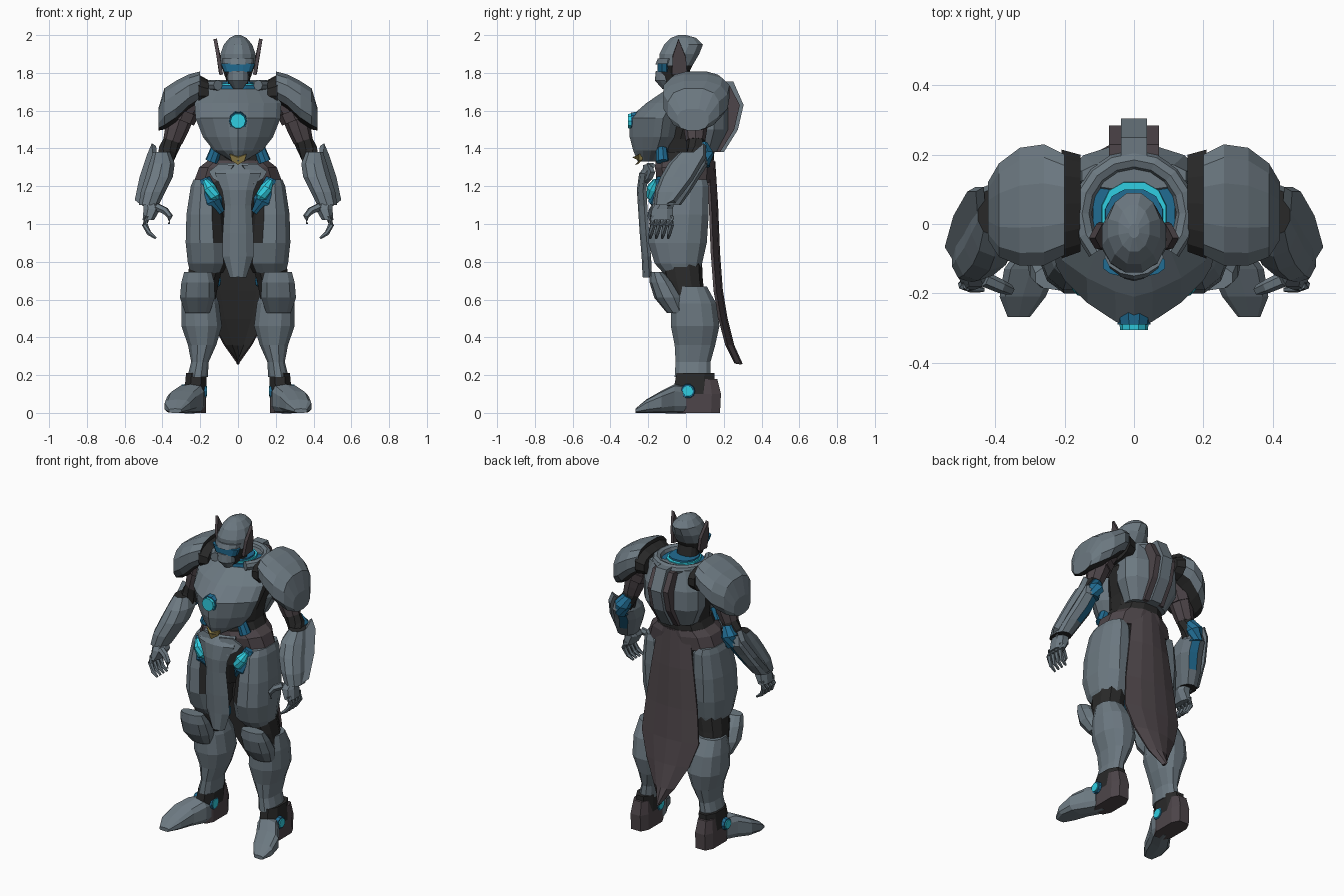
import bpy, bmesh
from math import sin, cos, pi, copysign
from mathutils import Vector

if "Cube" in bpy.data.objects:
    bpy.data.objects.remove(bpy.data.objects["Cube"], do_unlink=True)


def material(name, colour):
    mat = bpy.data.materials.new(name)
    mat.use_nodes = True
    mat.diffuse_color = (*colour, 1)
    mat.node_tree.nodes["Principled BSDF"].inputs["Base Color"].default_value = (*colour, 1)
    return mat


steel = material("steel grey", (.15, .19, .22))
plum = material("dark plum", (.075, .06, .067))
black = material("joint black", (.022, .022, .022))
blue = material("deep blue", (.015, .15, .29))
cyan = material("glowing cyan", (.03, .62, .76))
gold = material("gold", (.3, .23, .07))


def finish(name, bm, mats, mirror=False, rule=None):
    """Turn a bmesh into an object; rule picks a slot from centre and normal."""
    mesh = bpy.data.meshes.new(name)
    for mat in mats:
        mesh.materials.append(mat)
    if rule:
        for face in bm.faces:
            face.material_index = int(rule(face.calc_center_median(), face.normal))
    bm.to_mesh(mesh)
    bm.free()
    obj = bpy.data.objects.new(name, mesh)
    bpy.context.collection.objects.link(obj)
    if mirror:
        obj.modifiers.new("Mirror", "MIRROR")
    return obj


def skin(name, loops, mats, mirror, rule=None):
    """Bridge rings of points and cap both ends."""
    bm = bmesh.new()
    rings = [[bm.verts.new(p) for p in loop] for loop in loops]
    count = len(rings[0])
    for low, high in zip(rings, rings[1:]):
        for i in range(count):
            j = (i + 1) % count
            bm.faces.new((low[i], low[j], high[j], high[i]))
    bm.faces.new(rings[0])
    bm.faces.new(rings[-1])
    bmesh.ops.recalc_face_normals(bm, faces=bm.faces)
    return finish(name, bm, mats, mirror, rule)


def loft(name, rings, mats, mirror=False, axis="z", sides=12, power=.85, spin=.5, rule=None):
    """Rings are (position, low, high, low, high) or (position, half, low, high)."""
    angles = [2 * pi * (i + spin) / sides for i in range(sides)]
    reach = max(cos(a) for a in angles)

    def bend(value):
        return copysign(abs(value / reach) ** power, value)

    loops = []
    for ring in rings:
        if len(ring) == 4:
            ring = (ring[0], -ring[1], *ring[1:])
        t, a0, a1, b0, b1 = ring
        loop = []
        for ang in angles:
            a = (a0 + a1) / 2 + (a1 - a0) / 2 * bend(cos(ang))
            b = (b0 + b1) / 2 + (b1 - b0) / 2 * bend(sin(ang))
            loop.append({"z": (a, b, t), "x": (t, a, b), "y": (a, t, b)}[axis])
        loops.append(loop)
    return skin(name, loops, mats, mirror, rule)


def tube(name, path, mat, mirror=True, sides=8):
    """Round limb through (x, y, z, radius) points."""
    points = [Vector(p[:3]) for p in path]
    loops = []
    for i, (x, y, z, radius) in enumerate(path):
        along = points[min(i + 1, len(points) - 1)] - points[max(i - 1, 0)]
        turn = along.to_track_quat("Z", "Y")
        loops.append([points[i] + turn @ Vector((radius * cos(2 * pi * k / sides),
                                                 radius * sin(2 * pi * k / sides), 0))
                      for k in range(sides)])
    return skin(name, loops, [mat], mirror)


def thicken(obj, amount, offset=0, inner=0):
    mod = obj.modifiers.new("Solidify", "SOLIDIFY")
    mod.thickness, mod.offset, mod.material_offset = amount, offset, inner


def plate(name, points, mat, thickness, mirror=True):
    bm = bmesh.new()
    bm.faces.new([bm.verts.new(p) for p in points])
    thicken(finish(name, bm, [mat], mirror), thickness)


def sheet(name, rows, mats, curl, thickness, inner=0):
    """Hanging panel from (height, depth, half width) rows."""
    bm = bmesh.new()
    columns = [-1, -.5, 0, .5, 1]
    grid = [[bm.verts.new((u * w, y + curl * u * u, z)) for u in columns] for z, y, w in rows]
    for top, low in zip(grid, grid[1:]):
        for i in range(len(columns) - 1):
            bm.faces.new((top[i], top[i + 1], low[i + 1], low[i]))
    thicken(finish(name, bm, mats), thickness, -1, inner)


# Torso: dark core, keeled chest, back shell and spine housing
loft("torso_core", [(1.3, .13, -.12, .13), (1.45, .15, -.12, .15), (1.6, .2, -.07, .16),
                    (1.7, .14, -.04, .14)], [black])
loft("chest_plate", [(1.33, .03, -.255, -.1), (1.39, .13, -.28, -.03), (1.46, .185, -.298, .03),
                     (1.56, .225, -.302, .06), (1.64, .23, -.21, .06), (1.715, .17, -.1, .06)],
     [steel], sides=16, power=1.5, spin=0)
loft("back_plate", [(1.38, .13, .02, .17), (1.5, .19, 0, .225), (1.62, .19, 0, .225),
                    (1.74, .15, .1, .18)], [steel])
for name, half, depth, top, mat in (("spine_housing", .072, -.02, 1.735, plum),
                                    ("spine_ridge", .037, 0, 1.755, steel)):
    loft(name, [(1.38, half, .1, .2 + depth), (1.5, half, .15, .275 + depth),
                (1.63, half, .17, .305 + depth), (top, half, .17, .25 + depth)],
         [mat], sides=4)
tube("core_rim", [(0, -.24, 1.545, .055), (0, -.29, 1.545, .047)], blue, False, 10)
tube("core_light", [(0, -.24, 1.545, .047), (0, -.306, 1.545, .04)], cyan, False, 10)
plate("gold_chevron", [(-.045, -.24, 1.372), (0, -.275, 1.355), (.045, -.24, 1.372),
                       (.035, -.24, 1.338), (0, -.262, 1.315), (-.035, -.24, 1.338)],
      gold, .02, False)

# Neck and collar
loft("neck", [(1.68, .07, -.07, .05), (1.82, .06, -.08, .02)], [black])
loft("neck_ring", [(1.66, .12, -.1, .165), (1.735, .118, -.09, .162)], [blue])
loft("neck_light", [(1.7, .1, -.085, .125), (1.745, .092, -.08, .12)], [cyan])
loft("neck_socket", [(1.7, .085, -.075, .1), (1.755, .083, -.07, .1)], [blue])
arc = [pi * (i / 12 * 1.5 - .25) for i in range(13)]
tube("collar", [(.15 * cos(a), .03 + .155 * sin(a), 1.735, .028) for a in arc], steel, False)

# Head
loft("helmet", [(1.77, .065, -.1, 0), (1.84, .09, -.14, .035), (1.9, .093, -.14, .07),
                (1.95, .075, -.115, .09), (1.985, .045, -.08, .055), (2, .015, -.04, 0)],
     [steel, black], power=1, rule=lambda c, n: c.z < 1.84 and c.y > -.1)
loft("visor", [(1.805, .072, -.15, -.08), (1.85, .09, -.152, -.08)], [blue])
loft("brow", [(1.845, .08, -.162, -.04), (1.875, .085, -.15, -.04)], [steel], spin=0, power=1.1)
loft("face_gap", [(1.74, .05, -.13, -.03), (1.82, .07, -.148, -.02)], [black])
loft("jaw", [(1.715, .025, -.125, -.06), (1.76, .055, -.165, -.06), (1.81, .055, -.16, -.06)],
     [steel], power=1, spin=0)
plate("helmet_fin", [(.088, -.075, 1.79), (.092, .005, 1.8), (.1, .0, 1.88), (.121, -.04, 1.98),
                     (.105, -.07, 1.89)], plum, .018)

# Shoulders
loft("pauldron", [(.2, -.09, .2, 1.65, 1.808), (.26, -.12, .23, 1.61, 1.792),
                  (.33, -.12, .22, 1.54, 1.757), (.39, -.095, .175, 1.5, 1.718),
                  (.422, -.045, .12, 1.495, 1.61)], [steel, black], True, "x", 12, .78,
     rule=lambda c, n: n.z < -.6 or n.x < -.8)
loft("pauldron_rim", [(.155, -.08, .2, 1.63, 1.76), (.21, -.1, .215, 1.62, 1.79)],
     [black], True, "x", 14, .8)

# Arms
tube("upper_arm", [(.25, .05, 1.66, .07), (.3, .05, 1.58, .07), (.325, .05, 1.5, .062),
                   (.345, .05, 1.44, .052)], plum)
tube("shoulder_band", [(.285, .045, 1.6, .08), (.305, .045, 1.55, .078)], plum)
tube("elbow", [(.34, .05, 1.45, .05), (.37, .055, 1.39, .052), (.39, .04, 1.33, .05)], black)
tube("elbow_light", [(.355, .08, 1.42, .035), (.375, .1, 1.37, .05), (.39, .09, 1.31, .04)], blue)
loft("forearm", [(1.38, .36, .45, -.03, .1), (1.32, .335, .47, -.09, .115),
                 (1.25, .345, .49, -.13, .07), (1.17, .385, .515, -.16, .02),
                 (1.1, .42, .525, -.165, -.03)], [steel, black, blue], True, sides=10,
     rule=lambda c, n: 2 if n.y > .55 and n.x < -.05 and c.z > 1.2 else abs(n.z) > .9)
plate("gauntlet_fin", [(.445, .1, 1.42), (.47, .1, 1.36), (.51, .03, 1.24), (.535, -.06, 1.12),
                       (.51, -.1, 1.1), (.475, -.02, 1.25), (.44, .03, 1.36)], steel, .03)
loft("palm", [(1.12, .43, .5, -.15, -.06), (1.08, .41, .5, -.18, -.07),
              (1.02, .445, .505, -.19, -.07)], [steel], True, sides=8)
for i in range(4):
    y = -.175 + .032 * i
    tube(f"finger_{i + 1}", [(.48, y, 1.04, .017), (.493, y, .995, .016),
                             (.47, y - .01, .95, .013), (.435, y - .015, .925, .007)],
         steel, sides=6)
tube("thumb", [(.43, -.16, 1.09, .022), (.385, -.18, 1.07, .02), (.36, -.19, 1.04, .016),
               (.365, -.19, 1, .007)], steel, sides=6)

# Waist and hips
loft("pelvis", [(.98, .07, -.12, .09), (1.12, .16, -.16, .12), (1.25, .2, -.16, .14),
                (1.38, .14, -.15, .15)], [black])
loft("hip_belt", [(1.22, .235, -.15, .14), (1.3, .205, -.165, .15), (1.335, .16, -.16, .15)], [plum])
tube("waist_light", [(.115, -.13, 1.4, .03), (.14, -.125, 1.33, .035)], blue)
plate("hip_guard", [(.02, -.215, 1.31), (.1, -.195, 1.315), (.15, -.175, 1.275),
                    (.13, -.19, 1.24), (.08, -.22, 1.21)], steel, .025)
tube("hip_light_mount", [(.1, -.13, 1.06, .03), (.13, -.15, 1.12, .05),
                         (.175, -.13, 1.24, .03)], blue)
tube("hip_light", [(.11, -.17, 1.12, .012), (.125, -.178, 1.145, .032),
                   (.15, -.175, 1.19, .034), (.172, -.16, 1.23, .016)], cyan)
sheet("front_tabard", [(1.31, -.19, .1), (1.26, -.23, .115), (1.18, -.24, .075), (1.1, -.235, .06),
                       (.95, -.225, .07), (.83, -.215, .07), (.72, -.21, .03)],
      [steel], .03, .02)
sheet("back_cape", [(1.33, .155, .11), (1.1, .17, .145), (.85, .18, .18), (.65, .195, .2),
                    (.5, .22, .15), (.36, .255, .075), (.26, .3, .004)],
      [plum, black], -.035, .015, 1)

# Legs
loft("thigh", [(1.235, .12, .235, -.13, .11), (1.2, .085, .25, -.16, .12),
               (1.05, .07, .273, -.19, .12), (.9, .055, .277, -.2, .11),
               (.79, .055, .265, -.165, .085), (.74, .08, .25, -.12, .07)], [steel, black], True,
     rule=lambda c, n: n.x < -.75 or n.z < -.9 or n.x < -.35 and n.y < 0 and c.z > .85)
loft("knee_joint", [(.8, .07, .255, -.13, .08), (.7, .1, .27, -.11, .085),
                    (.6, .12, .28, -.08, .1)], [black], True, sides=10)
tube("knee_light", [(.13, .05, .7, .04), (.1, .06, .7, .03)], blue)
loft("knee_pad", [(.745, .14, .285, -.19, -.12), (.69, .125, .3, -.19, -.07),
                  (.61, .122, .307, -.165, -.02), (.53, .15, .28, -.1, 0)],
     [steel], True, sides=10)
loft("shin", [(.67, .13, .285, -.05, .11), (.58, .1, .3, -.08, .16), (.46, .085, .3, -.08, .177),
              (.36, .115, .265, -.06, .155), (.27, .155, .248, -.055, .13),
              (.19, .16, .268, -.06, .13)], [steel], True)
loft("ankle", [(.1, .17, .285, -.07, .15), (.21, .165, .275, -.05, .15)], [black], True, sides=8)
loft("heel", [(0, .17, .285, -.05, .18), (.1, .17, .285, -.05, .185), (.18, .18, .275, -.02, .165)],
     [plum], True, sides=8, power=.6)
loft("foot", [(-.268, .3, .365, 0, .022), (-.21, .255, .388, 0, .07), (-.13, .22, .375, 0, .115),
              (-.06, .18, .325, 0, .15), (.0, .175, .29, 0, .145)],
     [steel], True, "y", 10, .6)
for side, x, out in (("outer", .275, .025), ("inner", .18, -.012)):
    tube(side + "_ankle_rim", [(x, .01, .115, .04), (x + out, .01, .115, .036)], blue, sides=10)
    tube(side + "_ankle_light", [(x, .01, .115, .03), (x + out * 1.25, .01, .115, .028)],
         cyan, sides=10)
